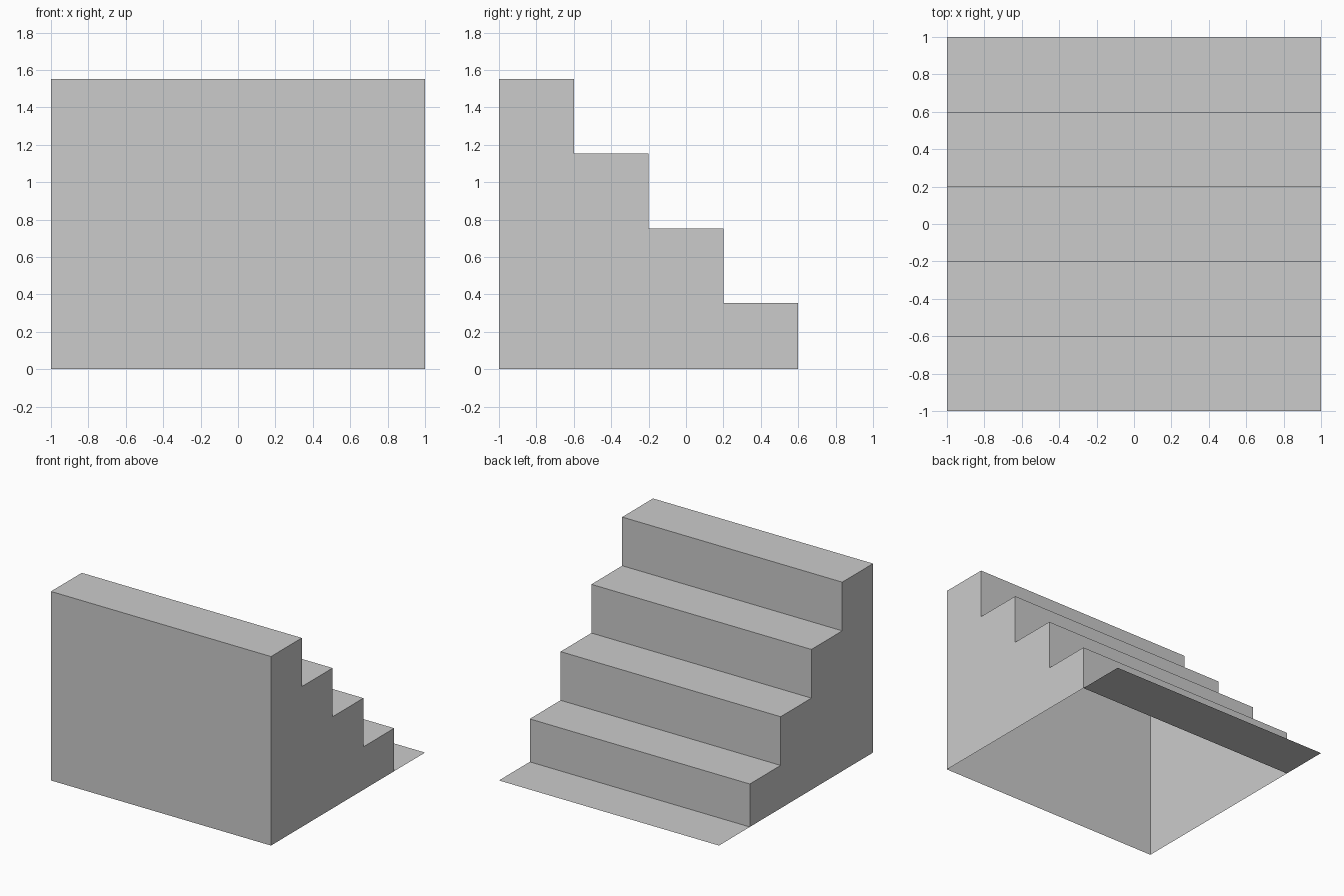
import bpy, bmesh

if "Cube" in bpy.data.objects:
    bpy.data.objects.remove(bpy.data.objects["Cube"])

STEPS, TREAD, RISE, FIRST_RISE = 4, 0.4, 0.4, 0.353

# Stair line in the y-z plane: ground strip, then risers and treads, then the front wall
line = [(1.0, 0.0)]
y, z = 1.0 - TREAD, 0.0
for i in range(STEPS):
    line.append((y, z))
    z += FIRST_RISE if i == 0 else RISE
    line.append((y, z))
    y -= TREAD
line += [(-1.0, z), (-1.0, 0.0)]

bm = bmesh.new()
right = [bm.verts.new((1, py, pz)) for py, pz in line]
left = [bm.verts.new((-1, py, pz)) for py, pz in line]

# Ground strip, risers, treads and front wall; the underside stays open
for i in range(len(line) - 1):
    bm.faces.new((right[i], right[i + 1], left[i + 1], left[i]))

# Stepped side walls, without the ground strip
bm.faces.new(list(reversed(right[1:])))
bm.faces.new(left[1:])
bmesh.ops.recalc_face_normals(bm, faces=bm.faces)

# Ground strip must face up
bm.faces.ensure_lookup_table()
bm.normal_update()
if bm.faces[0].normal.z < 0:
    bmesh.ops.reverse_faces(bm, faces=bm.faces)

mesh = bpy.data.meshes.new("staircase")
bm.to_mesh(mesh)
bm.free()
staircase = bpy.data.objects.new("staircase", mesh)
bpy.context.collection.objects.link(staircase)
